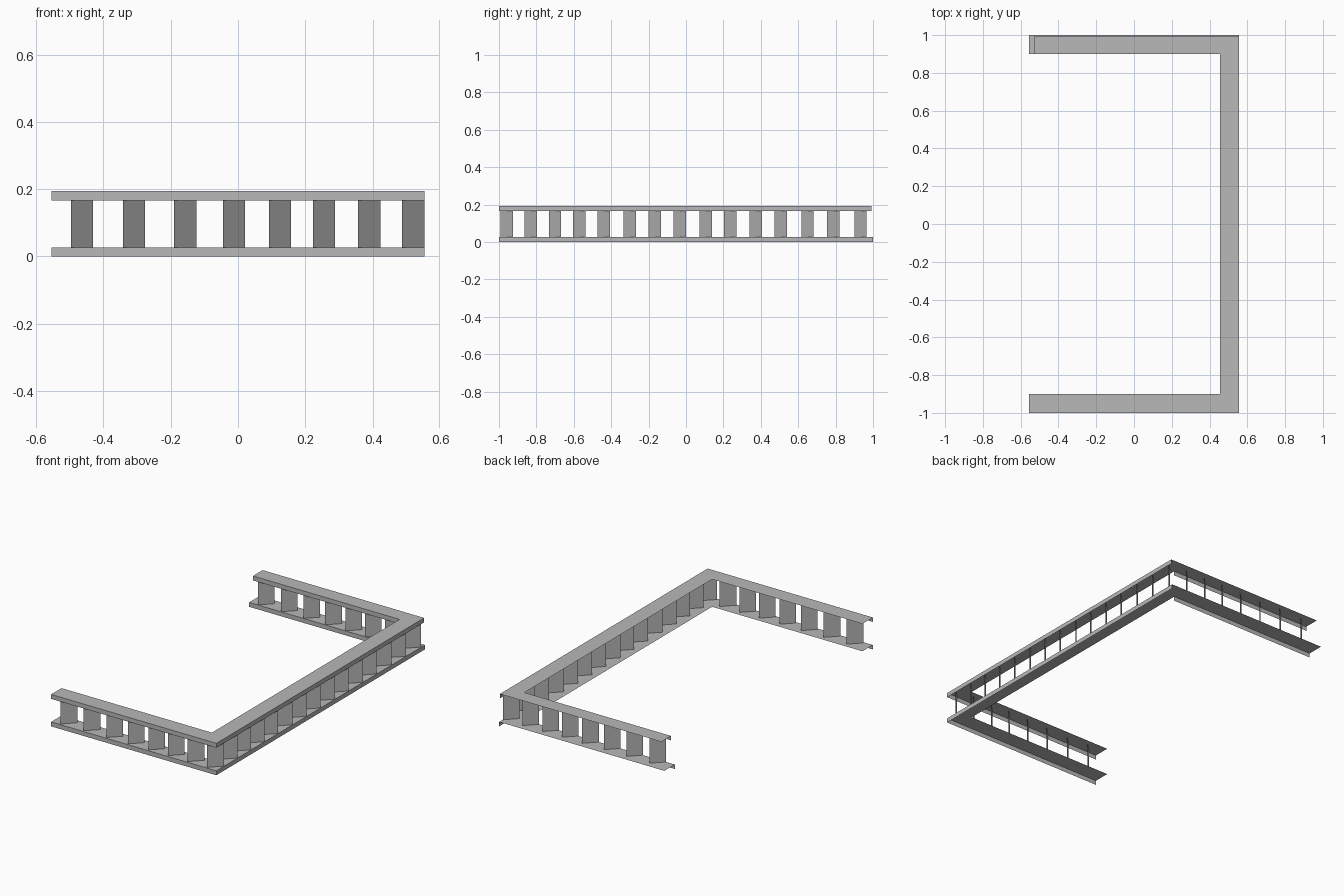
import bpy

cube = bpy.data.objects.get("Cube")
if cube:
    bpy.data.objects.remove(cube, do_unlink=True)

steel = bpy.data.materials.new("light_grey_steel")
steel.use_nodes = True
GREY = (0.48, 0.48, 0.48, 1)
steel.diffuse_color = GREY
steel.node_tree.nodes["Principled BSDF"].inputs["Base Color"].default_value = GREY

X, Y, W = 0.555, 1.0, 0.10      # half width, half depth, rail width
LIP = 0.027                     # height of the folded rail edge
TOP = 0.194


def sheet(name, polygons):
    """Make one object of thin sheet-metal polygons."""
    verts = [p for poly in polygons for p in poly]
    faces, n = [], 0
    for poly in polygons:
        faces.append(range(n, n + len(poly)))
        n += len(poly)
    mesh = bpy.data.meshes.new(name)
    mesh.from_pydata(verts, [], [list(f) for f in faces])
    mesh.materials.append(steel)
    obj = bpy.data.objects.new(name, mesh)
    bpy.context.collection.objects.link(obj)
    return obj


def wall(a, b, low, high):
    """Upright strip from a to b, facing right of the direction of travel."""
    return [(*a, low), (*b, low), (*b, high), (*a, high)]


def rail(name, z, back_end, back_y):
    """U-shaped flange with folded edges on the front, side and back runs."""
    outline = [(-X, -Y), (X, -Y), (X, back_y), (back_end, back_y),
               (back_end, Y - W), (X - W, Y - W), (X - W, W - Y), (-X, W - Y)]
    flange = [(x, y, z) for x, y in outline]
    front = wall((-X, -Y), (X, -Y), z - LIP, z)
    side = wall((X, -Y), (X, back_y), z - LIP, z)
    back = wall((back_end, Y - W), (X - W, Y - W), z - LIP, z)
    sheet(name, [flange, front, side, back])


rail("lower_rail", LIP, -X, Y)
rail("upper_rail", TOP, -0.53, 0.993)

# Diagonal upright slats between the rails
SLAT = 0.066
leg_x = [-0.497, -0.342, -0.19, -0.045, 0.092, 0.223, 0.357, 0.488]
side_y = [-0.863, -0.733, -0.604, -0.473, -0.334, -0.20, -0.067,
          0.072, 0.203, 0.34, 0.473, 0.617, 0.754]


def slats(name, starts):
    sheet(name, [wall((x, y), (x + SLAT, y + SLAT), LIP, TOP - 0.001)
                 for x, y in starts])


slats("front_slats", [(x, -0.992) for x in leg_x])
slats("back_slats", [(x, Y - W) for x in leg_x])
slats("side_slats", [(leg_x[-1], y) for y in side_y])
